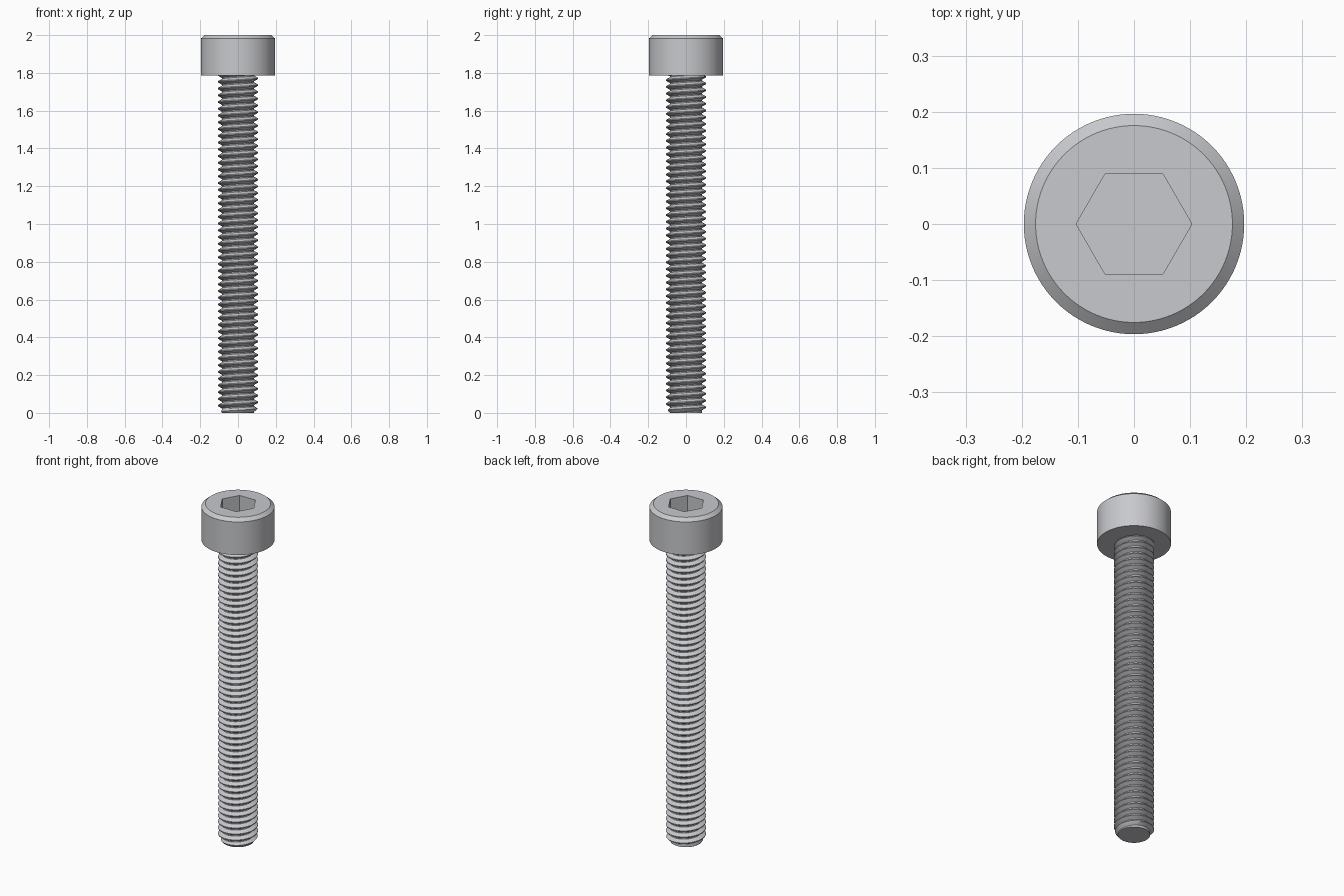
import bpy
import bmesh
from math import cos, sin, pi, radians

if "Cube" in bpy.data.objects:
    bpy.data.objects.remove(bpy.data.objects["Cube"], do_unlink=True)

# Proportions
MM = 2 / 28
HEAD_R, HEAD_Z = 2.75 * MM, 25 * MM
CREST_R, ROOT_R, PITCH = 1.5 * MM, 1.19 * MM, 0.5 * MM
SOCKET_DEPTH, SOCKET_APOTHEM = 1.3 * MM, 1.25 * MM
CHAMFER_W, CHAMFER_H = 0.021, 0.018

steel = bpy.data.materials.new("steel grey")
steel.use_nodes = True
colour = (0.58, 0.585, 0.61, 1)
steel.diffuse_color = colour
steel.node_tree.nodes["Principled BSDF"].inputs["Base Color"].default_value = colour


def finish(name, bm):
    mesh = bpy.data.meshes.new(name)
    bm.to_mesh(mesh)
    bm.free()
    mesh.materials.append(steel)
    obj = bpy.data.objects.new(name, mesh)
    bpy.context.collection.objects.link(obj)
    bpy.ops.object.select_all(action='DESELECT')
    obj.select_set(True)
    bpy.context.view_layer.objects.active = obj
    bpy.ops.object.shade_smooth_by_angle(angle=radians(25))
    return obj


def ring(bm, radius, z, count):
    """Closed ring of vertices; radius is a function of the angle."""
    angles = [2 * pi * i / count for i in range(count)]
    return [bm.verts.new((radius(a) * cos(a), radius(a) * sin(a), z)) for a in angles]


def circle(r):
    return lambda a: r


def hexagon(a):
    return SOCKET_APOTHEM / cos(a % (pi / 3) - pi / 6)


# Socket head: stacked rings from the underside, over the rim, down into the hex socket
bm = bmesh.new()
SIDES = 96
sections = [
    (circle(HEAD_R), HEAD_Z),
    (circle(HEAD_R), 2 - CHAMFER_H),
    (circle(HEAD_R - CHAMFER_W), 2),
    (hexagon, 2),
    (hexagon, 2 - SOCKET_DEPTH),
]
rings = [ring(bm, shape, z, SIDES) for shape, z in sections]
for low, high in zip(rings, rings[1:]):
    for i in range(SIDES):
        j = (i + 1) % SIDES
        bm.faces.new((low[i], low[j], high[j], high[i]))
bm.faces.new(rings[0][::-1])
bm.faces.new(rings[-1])
finish("socket_head", bm)

# Threaded shank: right-handed helical sheet, trimmed by the tip chamfer and the head
bm = bmesh.new()
STEPS = 48
TOP = HEAD_Z + 0.004
profile = [(0.0, ROOT_R), (0.16, ROOT_R), (0.51, CREST_R), (0.65, CREST_R)]
turns = int(TOP / PITCH) + 3
rows = []
for i in range(turns * STEPS + 1):
    a = 2 * pi * (i % STEPS) / STEPS
    row = []
    for offset, r in profile + [(1.0, ROOT_R)]:
        z = min(max(PITCH * (i / STEPS + offset - 2), 0), TOP)
        r = min(r, ROOT_R + 0.8 * z)
        row.append(bm.verts.new((r * cos(a), r * sin(a), z)))
    rows.append(row)
for near, far in zip(rows, rows[1:]):
    for k in range(len(profile)):
        bm.faces.new((near[k], far[k], far[k + 1], near[k + 1]))

# Flat tip
bm.faces.new(ring(bm, circle(ROOT_R), 0, STEPS)[::-1])
bmesh.ops.remove_doubles(bm, verts=bm.verts[:], dist=0.00005)
finish("threaded_shank", bm)
